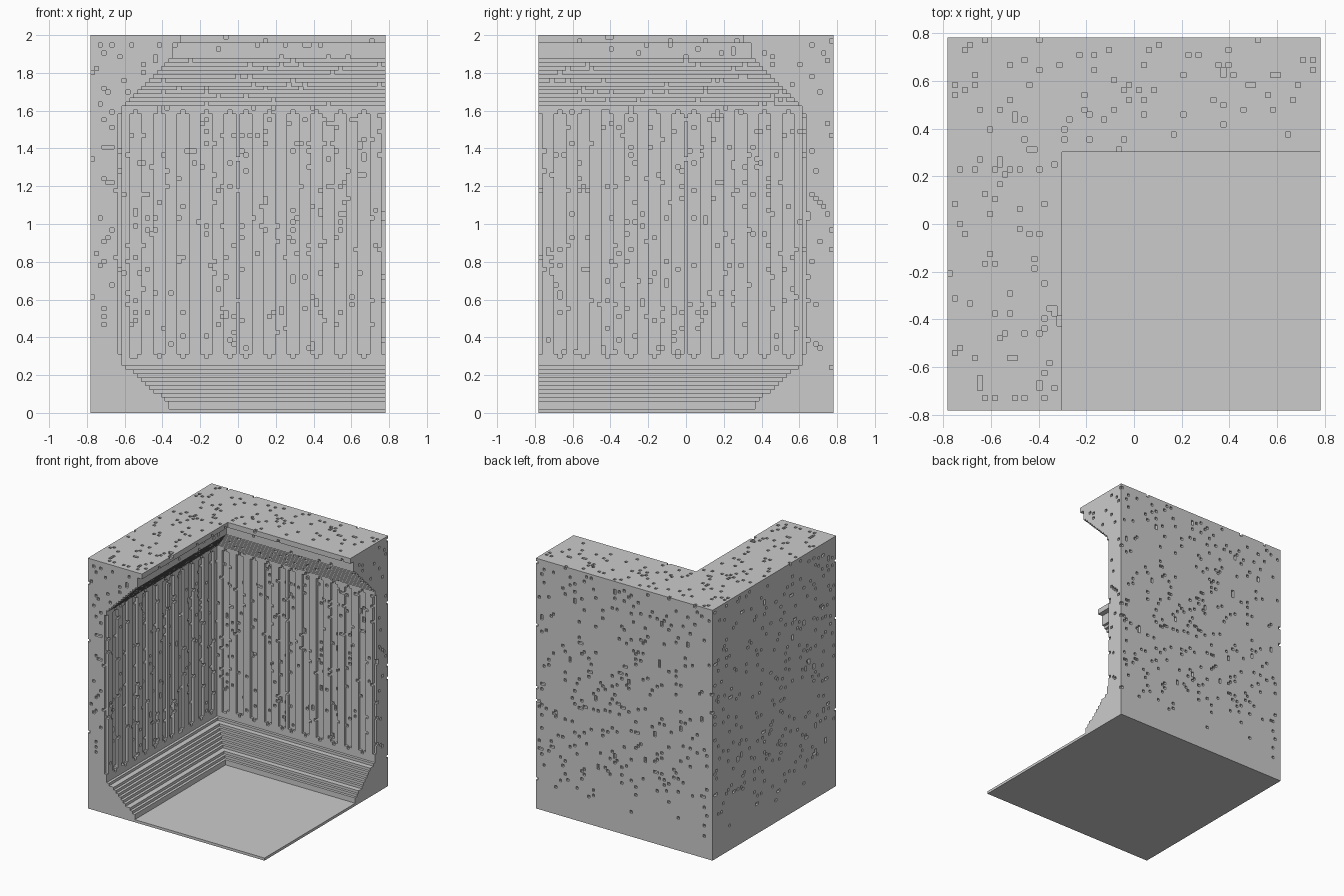
import bpy, bmesh, random

if "Cube" in bpy.data.objects:
    bpy.data.objects.remove(bpy.data.objects["Cube"])

random.seed(7)
V = 2 / 96          # block size: model is 75 x 75 x 96 blocks
H = 37              # blocks run from -H to H in x and y
TOP = 96
STEPS = ((1, 0, 0), (-1, 0, 0), (0, 1, 0), (0, -1, 0), (0, 0, 1), (0, 0, -1))


def inner_line(k):
    """Wall profile: distance of the inner face from the centre at layer k."""
    if k < 3:
        return 18
    if k < 13:
        return min(30, 18 + round((k - 2) * 1.17))   # sloped skirting
    if k < 78:
        return 30                                    # upright wall
    if k < 91:
        return 30 - (k - 77)                         # stepped cornice
    return 17 if k < 94 else 15                      # top rim


def is_groove(a, k):
    """Three-block grooves with rounded ends, mirrored about the centre."""
    a = abs(a)
    if (a + 2) // 3 % 2 == 0:
        return False
    middle = a % 3 == 2
    return 14 <= k <= 76 if middle else 15 <= k <= 75


# Corner wall: two mitred wings along the left and the back
solid = set()
for k in range(1, TOP):
    m = inner_line(k)
    for i in range(-H, H + 1):
        for j in range(-H, H + 1):
            d, other = max(-i, j), min(-i, j)
            if d < m:
                continue
            along = j if -i > j else i
            if 13 <= k < 78 and d == 30 and other < 30 and is_groove(along, k):
                continue
            solid.add((i, j, k))


def filled(i, j, k):
    return (i, j, k) in solid or (k == 0 and abs(i) <= H and abs(j) <= H)


# Scattered one-block pits, thinning out towards the foot of the wall
pits = []
for c in sorted(solid):
    i, j, k = c
    if k < 8:
        continue
    outer = i == -H or j == H
    if not outer and k < 14:
        continue
    chance = 0.05 * min(1, (k - 6) / 14) if outer else 0.05
    if any(not filled(i + a, j + b, k + e) for a, b, e in STEPS):
        if random.random() < chance:
            pits.append(c)
solid.difference_update(pits)


def build_part(name, k0, k1):
    """Skin the exposed sides of the blocks in layers k0 to k1."""
    bm = bmesh.new()
    cache = {}

    def vert(p):
        if p not in cache:
            cache[p] = bm.verts.new(((p[0] - .5) * V, (p[1] - .5) * V, p[2] * V))
        return cache[p]

    for c in solid:
        if not k0 <= c[2] < k1:
            continue
        for s in STEPS:
            if filled(c[0] + s[0], c[1] + s[1], c[2] + s[2]):
                continue
            ax = next(n for n in range(3) if s[n])
            u, w = (ax + 1) % 3, (ax + 2) % 3
            quad = []
            for a, b in ((0, 0), (1, 0), (1, 1), (0, 1)):
                p = list(c)
                p[ax] += s[ax] > 0
                p[u] += a
                p[w] += b
                quad.append(vert(tuple(p)))
            bm.faces.new(quad if s[ax] > 0 else quad[::-1])
    me = bpy.data.meshes.new(name)
    bm.to_mesh(me)
    bm.free()
    bpy.context.collection.objects.link(bpy.data.objects.new(name, me))


build_part("skirting", 1, 13)
build_part("ribbed_wall", 13, 78)
build_part("cornice", 78, TOP)

# Floor slab, one block thick
bpy.ops.mesh.primitive_cube_add(size=1, location=(0, 0, V / 2))
floor = bpy.context.object
floor.name = "floor"
floor.scale = (75 * V, 75 * V, V)
